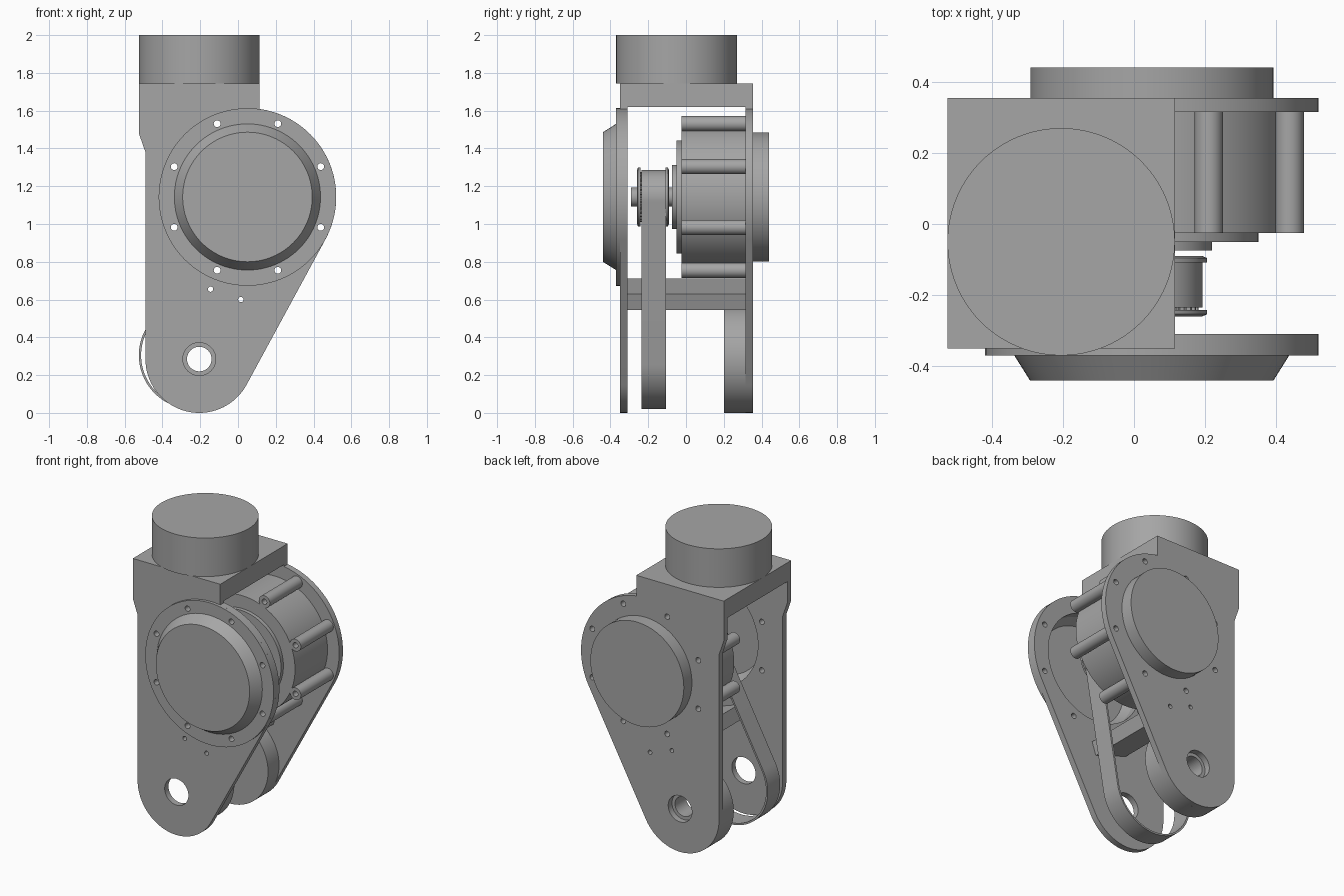
import bpy, bmesh, math
from mathutils import Matrix, Vector

if "Cube" in bpy.data.objects:
    bpy.data.objects.remove(bpy.data.objects["Cube"])

GREY = (0.38, 0.38, 0.38, 1)
mat = bpy.data.materials.new("mid_grey")
mat.use_nodes = True
mat.diffuse_color = GREY
mat.node_tree.nodes["Principled BSDF"].inputs["Base Color"].default_value = GREY

HUB = (0.05, 1.143)       # motor axis (x, z)
FOOT = (-0.205, 0.285)    # lower pivot axis (x, z)
R_HUB, R_FOOT = 0.47, 0.285
BOLTS = [(HUB[0] + 0.42 * math.cos(math.radians(22.5 + 45 * k)),
          HUB[1] + 0.42 * math.sin(math.radians(22.5 + 45 * k))) for k in range(8)]
PINS = [(-0.145, 0.655), (0.015, 0.6)]


def finish(name, bm):
    bmesh.ops.recalc_face_normals(bm, faces=bm.faces)
    me = bpy.data.meshes.new(name)
    bm.to_mesh(me)
    bm.free()
    me.materials.append(mat)
    ob = bpy.data.objects.new(name, me)
    bpy.context.collection.objects.link(ob)
    return ob


def prism(name, pts, y0, y1):
    """Extrude an x-z outline along y."""
    bm = bmesh.new()
    face = bm.faces.new([bm.verts.new((x, y0, z)) for x, z in pts])
    ext = bmesh.ops.extrude_face_region(bm, geom=[face])
    moved = [v for v in ext["geom"] if isinstance(v, bmesh.types.BMVert)]
    bmesh.ops.translate(bm, verts=moved, vec=(0, y1 - y0, 0))
    return finish(name, bm)


def lathe(name, centre, profile, closed=False, steps=96):
    """Revolve (radius, y) points around an axis parallel to y."""
    bm = bmesh.new()
    vs = [bm.verts.new((centre[0] + r, y, centre[1])) for r, y in profile]
    pairs = list(zip(vs, vs[1:])) + ([(vs[-1], vs[0])] if closed else [])
    edges = [bm.edges.new(p) for p in pairs]
    bmesh.ops.spin(bm, geom=vs + edges, cent=(centre[0], 0, centre[1]), axis=(0, 1, 0),
                   angle=math.tau, steps=steps, use_merge=True)
    bmesh.ops.remove_doubles(bm, verts=bm.verts, dist=1e-5)
    return finish(name, bm)


def disc(name, centre, r, y0, y1, steps=96):
    return lathe(name, centre, [(0, y0), (r, y0), (r, y1), (0, y1)], steps=steps)


def arc(centre, r, a0, a1, n=48):
    return [(centre[0] + r * math.cos(a0 + (a1 - a0) * i / n),
             centre[1] + r * math.sin(a0 + (a1 - a0) * i / n)) for i in range(n + 1)]


def boolean(ob, other, operation="DIFFERENCE"):
    """Apply a boolean and drop the helper."""
    mod = ob.modifiers.new("cut", "BOOLEAN")
    mod.object, mod.operation, mod.solver = other, operation, "EXACT"
    other.hide_render = True
    dg = bpy.context.evaluated_depsgraph_get()
    dg.update()
    me = bpy.data.meshes.new_from_object(ob.evaluated_get(dg))
    ob.modifiers.clear()
    ob.data = me
    bpy.data.objects.remove(other)


def drill(ob, centres, r, y0=-1, y1=1, steps=20):
    for c in centres:
        boolean(ob, disc("cutter", c, r, y0, y1, steps))


def tangents(c1, r1, c2, r2):
    """Angles of the right and left normals of the outer tangents from c1 to c2."""
    d = Vector(c2) - Vector(c1)
    phi, a = math.atan2(d.y, d.x), math.acos((r1 - r2) / d.length)
    return phi - a, phi + a


# Fork frame: one outline, hollowed between the two side plates
t_right = tangents(FOOT, R_FOOT, HUB, R_HUB)[0]
top_angle = math.acos((0.115 - HUB[0]) / R_HUB)
outline = (arc(FOOT, R_FOOT, -math.pi, t_right) + arc(HUB, R_HUB, t_right, top_angle)
           + [(0.115, 1.745), (-0.525, 1.745), (-0.525, 1.48), (-0.49, 1.38)])
frame = prism("fork_frame", outline, -0.35, 0.355)
boolean(frame, prism("cutter", [(-1, -1), (1, -1), (1, 1.62), (-1, 1.62)], -0.31, 0.315))
drill(frame, BOLTS, 0.018)
drill(frame, PINS, 0.014)
drill(frame, [FOOT], 0.087, -1, 0.32, 48)
drill(frame, [FOOT], 0.087, 0.3, 1, 48)
drill(frame, [HUB], 0.36, -1, 0, 96)

# Pivot boss inside the rear plate
boss = disc("pivot_boss", FOOT, R_FOOT, 0.2, 0.315)
drill(boss, [FOOT], 0.065, steps=48)

# Round neck on top
bm = bmesh.new()
bmesh.ops.create_cone(bm, cap_ends=True, segments=96, radius1=0.32, radius2=0.32, depth=0.255,
                      matrix=Matrix.Translation((-0.205, -0.05, 1.8725)))
neck = finish("top_neck", bm)

# Front cover: bolted flange and hollow tapered cap
flange = lathe("front_flange", HUB, [(0.36, -0.37), (R_HUB, -0.37), (R_HUB, -0.35), (0.36, -0.35)], True)
drill(flange, BOLTS, 0.018)
cap = lathe("front_cap", HUB, [(0, -0.44), (0.343, -0.44), (0.387, -0.37), (0.36, -0.37),
                               (0.325, -0.425), (0, -0.425)])
rear_cap = disc("rear_cap", HUB, 0.342, 0.355, 0.44)

# Motor housing with bolt lobes
motor = disc("motor_housing", HUB, 0.385, -0.025, 0.315)
for c in BOLTS:
    boolean(motor, disc("lobe", c, 0.04, -0.025, 0.315, 32), "UNION")
drill(motor, BOLTS, 0.018)
gear_cover = lathe("motor_nose", HUB, [(0, -0.075), (0.17, -0.075), (0.17, -0.05), (0.3, -0.05),
                                       (0.3, -0.025), (0, -0.025)])

# Toothed drive pulley, its flanges and shaft
teeth = []
for i in range(30):
    for r, off in ((0.118, 0.0), (0.118, 0.45), (0.132, 0.55), (0.132, 0.9)):
        a = math.tau * (i + off) / 30
        teeth.append((HUB[0] + r * math.cos(a), HUB[1] + r * math.sin(a)))
pulley = prism("drive_pulley", teeth, -0.245, -0.095)
for name, y, lean in (("front_pulley_flange", -0.26, 0.006), ("rear_pulley_flange", -0.09, -0.006)):
    y_in = y + lean * 3
    disc_ob = lathe(name, HUB, [(0, y), (0.142, y), (0.156, y + lean), (0.156, y_in), (0, y_in)])
shaft = disc("drive_shaft", HUB, 0.05, -0.29, -0.07, 48)

# Belt loop around the pulley and the lower pivot
LOW = (-0.24, 0.305)
loops = []
for inset in (0, 0.012):
    r_low, r_top = 0.285 - inset, 0.143 - inset
    right, left = tangents(LOW, r_low, HUB, r_top)
    loops.append(arc(HUB, r_top, right, left) + arc(LOW, r_low, left, right + math.tau))
belt = prism("drive_belt", loops[0], -0.235, -0.105)
boolean(belt, prism("cutter", loops[1], -0.5, 0.5))

# Tilted spacer bar between the plates
tilt = Matrix.Rotation(math.radians(-19), 2)
corners = [tilt @ Vector(p) for p in ((-0.125, -0.045), (0.125, -0.045), (0.125, 0.045), (-0.125, 0.045))]
bar = prism("spacer_bar", [(c.x - 0.065, c.y + 0.6275) for c in corners], -0.31, 0.315)
drill(bar, PINS, 0.014)

# Smooth curved walls, keep hard edges
bpy.ops.object.select_all(action="DESELECT")
parts = [o for o in bpy.context.collection.objects if o.type == "MESH"]
for o in parts:
    o.select_set(True)
bpy.context.view_layer.objects.active = parts[0]
bpy.ops.object.shade_smooth_by_angle(angle=math.radians(30))
